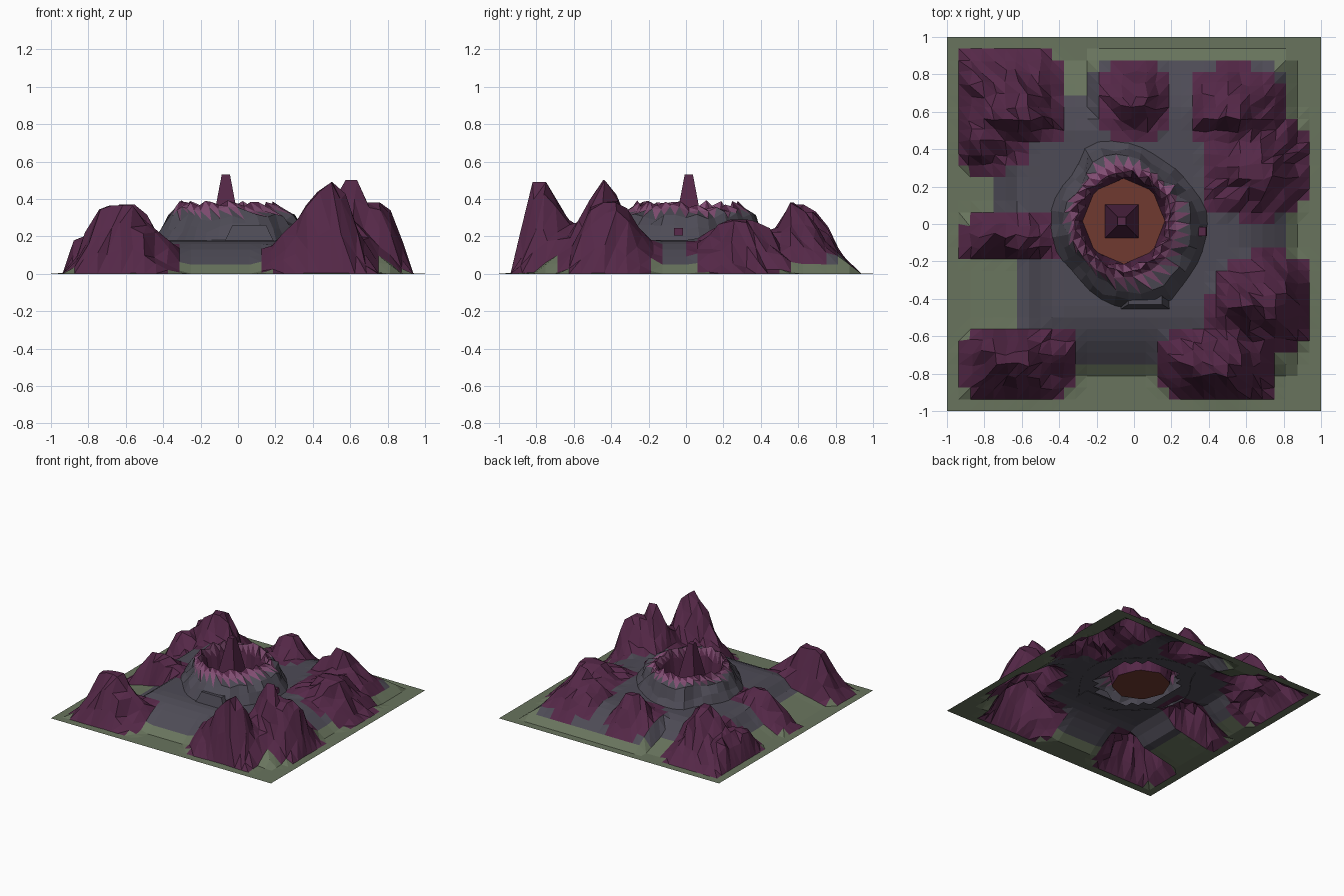
import bpy, random
from math import sin, cos, pi, atan2, hypot

if "Cube" in bpy.data.objects:
    bpy.data.objects.remove(bpy.data.objects["Cube"])

random.seed(4)


def material(name, rgb):
    m = bpy.data.materials.new(name)
    m.diffuse_color = (*rgb, 1)
    m.use_nodes = True
    m.node_tree.nodes["Principled BSDF"].inputs["Base Color"].default_value = m.diffuse_color
    return m


GREEN = material("moss", (0.14, 0.175, 0.11))
GREY = material("slate", (0.075, 0.07, 0.092))
PURPLE = material("plum rock", (0.09, 0.021, 0.064))
PINK = material("pink rock", (0.22, 0.075, 0.17))
BROWN = material("rust floor", (0.16, 0.042, 0.03))


def add_mesh(name, verts, faces, mats, index=None):
    used = sorted({i for f in faces for i in f})
    remap = {v: i for i, v in enumerate(used)}
    me = bpy.data.meshes.new(name)
    me.from_pydata([verts[i] for i in used], [],
                   [[remap[i] for i in f] for f in faces])
    for m in mats:
        me.materials.append(m)
    if index:
        me.polygons.foreach_set("material_index", index)
    ob = bpy.data.objects.new(name, me)
    bpy.context.collection.objects.link(ob)
    return ob


def lerp_points(t, pts):
    if t <= pts[0][0]:
        return pts[0][1]
    for (a, u), (b, v) in zip(pts, pts[1:]):
        if t <= b:
            return u + (v - u) * (t - a) / (b - a)
    return pts[-1][1]


# Stepped base: flat border, mossy bank of given width, slate plateau
BANK = [(0, 0), (0.09, 0.07), (0.22, 0.15), (0.33, 0.18)]


def bank(d, width):
    return d / width * 0.09 if d < width else 0.09 + (d - width) * (2 if width > 0.1 else 1)


def base_height(x, y):
    left = bank(x + 0.875, 0.325 if y < -0.18 else 0.16)
    back = bank(0.9375 - y, 0.09) if x > -0.2 else bank(0.875 - y, 0.225)
    return lerp_points(min(left, back, 0.875 - x, y + 0.8125), BANK)


# Mountains: footprint x0, x1, y0, y1, ridge x0, x1, y0, y1, height
PEAKS = [
    (0.10, 0.76, -0.94, -0.55, 0.48, 0.53, -0.82, -0.72, 0.49),
    (0.42, 0.90, -0.68, -0.22, 0.55, 0.63, -0.45, -0.42, 0.50),
    (0.48, 0.94, -0.70, -0.16, 0.68, 0.79, -0.46, -0.34, 0.38),
    (-0.94, -0.29, -0.94, -0.56, -0.74, -0.56, -0.77, -0.68, 0.365),
    (-0.92, -0.37, 0.44, 0.94, -0.63, -0.55, 0.55, 0.64, 0.37),
    (-0.94, -0.55, 0.28, 0.92, -0.86, -0.80, 0.42, 0.78, 0.20),
    (-0.94, -0.38, -0.19, 0.07, -0.72, -0.56, -0.09, -0.05, 0.27),
    (-0.19, 0.18, 0.47, 0.85, 0.0, 0.07, 0.61, 0.70, 0.33),
    (0.30, 0.83, 0.47, 0.85, 0.47, 0.53, 0.54, 0.58, 0.38),
    (0.36, 0.94, 0.04, 0.60, 0.56, 0.72, 0.24, 0.35, 0.29),
]


def rise(t, a, p, q, b):
    return max(0, min(1, (t - a) / (p - a), (b - t) / (b - q)))


def mountain(x, y, base):
    best, z = 0, base
    for x0, x1, y0, y1, p0, p1, q0, q1, h in PEAKS:
        f = rise(x, x0, p0, p1, x1) * rise(y, y0, q0, q1, y1)
        if f > 0:
            top = base + (h - base) * f ** 1.25
            if f < 0.95:
                top += random.uniform(-0.035, 0.03) * min(1, f * 3)
            best = max(best, f)
            z = max(z, top)
    return z, best


# Terrain height grid, split into ground, plateau and mountains
N = 32
verts, bases, masks = [], [], []
for j in range(N + 1):
    for i in range(N + 1):
        x, y = -1 + 2 * i / N, -1 + 2 * j / N
        b = base_height(x, y)
        z, f = mountain(x, y, b)
        if f > 0.15:      # ragged ridge lines
            x += random.uniform(-0.015, 0.015)
            y += random.uniform(-0.015, 0.015)
        verts.append((x, y, z))
        bases.append(b)
        masks.append(f)
parts = {"ground": [], "plateau": [], "mountains": []}
for j in range(N):
    for i in range(N):
        a = j * (N + 1) + i
        q = (a, a + 1, a + N + 2, a + N + 1)
        cx = sum(verts[k][0] for k in q) / 4
        cy = sum(verts[k][1] for k in q) / 4
        if hypot(cx + 0.03, cy) < 0.31:     # opening under the crater
            continue
        rocky = sum(masks[k] for k in q) / 4 > 0.05
        bare = "ground" if sum(bases[k] for k in q) / 4 < 0.06 else "plateau"
        kind = "mountains" if rocky else bare
        if not rocky and max(masks[k] for k in q) == 0:
            parts[kind].append(q)
        elif (cx > 0) == (cy > 0):          # ridges fall away from the centre
            parts[kind] += [(q[0], q[1], q[2]), (q[0], q[2], q[3])]
        else:
            parts[kind] += [(q[0], q[1], q[3]), (q[1], q[2], q[3])]
for (name, faces), mat in zip(parts.items(), (GREEN, GREY, PURPLE)):
    add_mesh(name, verts, faces, [mat])

# Crater wall: irregular foot outline narrowing to a jagged round rim
FOOT = [(-0.44, -0.10), (-0.31, -0.27), (-0.13, -0.43), (0.18, -0.43),
        (0.27, -0.31), (0.38, -0.10), (0.39, 0.08), (0.30, 0.21), (0.14, 0.35),
        (-0.05, 0.44), (-0.25, 0.43), (-0.31, 0.28), (-0.44, 0.10)]
polar = sorted((atan2(y, x + 0.03), hypot(x + 0.03, y)) for x, y in FOOT)
polar = ([(polar[-1][0] - 2 * pi, polar[-1][1])] + polar
         + [(polar[0][0] + 2 * pi, polar[0][1])])
S = 36
# each ring: scale of the foot outline, or plain radius, then height and jitter
rings = [(1.0, 0, 0.176, 0.0), (0.90, 0, 0.245, 0.025), (0.80, 0, 0.305, 0.025),
         (0, 0.285, 0.345, 0.015), (0, 0.25, 0.37, 0.025), (0, 0.23, 0.30, 0.02),
         (0, 0.22, 0.17, 0.0)]
cv = []
for scale, r, z, jit in rings:
    for k in range(S):
        a = -pi + 2 * pi * k / S
        cx, cy = (-0.03, 0) if scale else (-0.055, 0.015)
        rad = scale * lerp_points(a, polar) if scale else r
        if not jit and not scale:           # eight-sided floor
            rad *= cos(pi / 8) / cos((a + pi) % (pi / 4) - pi / 8)
        rad += random.uniform(-jit, jit) * 0.7
        cv.append((cx + rad * cos(a), cy + rad * sin(a) * (1 if scale else 1.04),
                   z + random.uniform(-jit, jit)))
cf, ci = [], []
for n in range(len(rings) - 1):
    for k in range(S):
        a, b = n * S + k, n * S + (k + 1) % S
        c, d = b + S, a + S
        if n == 2:        # zigzag of pink and slate triangles
            cf += [(a, b, d), (b, c, d)]
            ci += [0, 1]
        elif n in (3, 4):
            cf += [(a, b, d), (b, c, d)]
            ci += [1, 2]
        else:
            cf.append((a, b, c, d))
            ci.append(0 if n < 2 else 2)
add_mesh("crater_wall", cv, cf, [GREY, PINK, PURPLE], ci)

# Crater floor
last = (len(rings) - 1) * S
add_mesh("crater_floor", cv, [tuple(range(last, last + S))], [BROWN])


# Square tapered blocks
def frustum(name, x, y, z0, z1, base, top, mat):
    v = [(x + sx * w[0], y + sy * w[1], z) for z, w in ((z0, base), (z1, top))
         for sx, sy in ((-1, -1), (1, -1), (1, 1), (-1, 1))]
    f = [(3, 2, 1, 0), (4, 5, 6, 7)]
    f += [(k, (k + 1) % 4, (k + 1) % 4 + 4, k + 4) for k in range(4)]
    add_mesh(name, v, f, [mat])


frustum("central_spire", -0.065, 0.015, 0.171, 0.53, (0.09, 0.09), (0.022, 0.022), PURPLE)
frustum("front_ledge", 0.06, -0.39, 0.176, 0.26, (0.13, 0.065), (0.09, 0.04), GREY)
frustum("side_stone", 0.365, -0.04, 0.205, 0.245, (0.025, 0.025), (0.02, 0.025), PURPLE)
